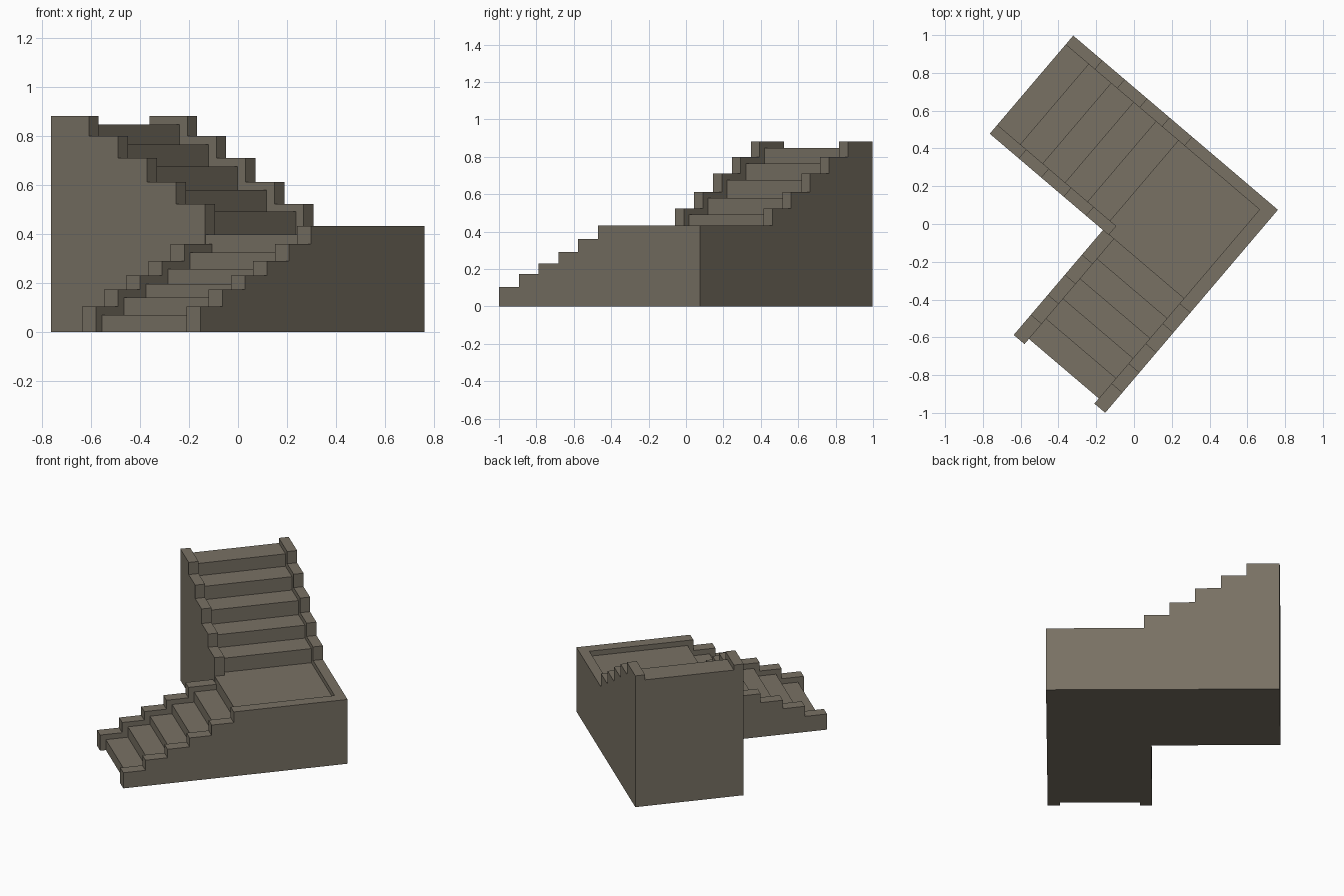
import bpy, bmesh, math

if "Cube" in bpy.data.objects:
    bpy.data.objects.remove(bpy.data.objects["Cube"])

# Plan frame: "a" runs down the lower flight, "b" runs up the upper flight,
# both measured from the outer corner of the landing.
CORNER = (0.762, 0.075)
ANG = math.radians(49.6)
C, S = math.cos(ANG), math.sin(ANG)

stone = bpy.data.materials.new("grey brown stone")
stone.diffuse_color = (0.19, 0.166, 0.127, 1)
stone.use_nodes = True
stone.node_tree.nodes["Principled BSDF"].inputs["Base Color"].default_value = stone.diffuse_color


def to_world(a, b, z):
    return (CORNER[0] - C * a - S * b, CORNER[1] - S * a + C * b, z)


def extrude_profile(name, profile, lo, hi, along):
    """Extrude a (distance, z) profile across the flight from lo to hi."""
    bm = bmesh.new()
    rings = []
    for w in (lo, hi):
        rings.append([bm.verts.new(to_world(d, w, z) if along == "a" else to_world(w, d, z))
                      for d, z in profile])
    bm.faces.new(rings[0])
    bm.faces.new(rings[1])
    n = len(profile)
    for i in range(n):
        j = (i + 1) % n
        bm.faces.new((rings[0][i], rings[0][j], rings[1][j], rings[1][i]))
    bmesh.ops.recalc_face_normals(bm, faces=bm.faces[:])
    mesh = bpy.data.meshes.new(name)
    bm.to_mesh(mesh)
    bm.free()
    mesh.materials.append(stone)
    obj = bpy.data.objects.new(name, mesh)
    bpy.context.collection.objects.link(obj)


def stairs(edges, heights):
    """Stepped profile: heights[i] applies between edges[i] and edges[i+1]."""
    pts = [(edges[0], 0)]
    for i, h in enumerate(heights):
        pts += [(edges[i], h), (edges[i + 1], h)]
    return pts + [(edges[-1], 0)]


low_wall = [0.105, 0.173, 0.23, 0.29, 0.36]
low_tread = [0.07, 0.14, 0.195, 0.257, 0.325]
up_wall = [0.523, 0.612, 0.71, 0.80, 0.882]
up_tread = [0.493, 0.58, 0.675, 0.765, 0.848]
LOW, UP = 0.139, 0.156          # going of each step
END_A, END_B = 1.411, 1.423     # far ends of the flights
low_edges = [END_A - LOW * i for i in range(6)]
up_edges = [0.596 + UP * i for i in range(5)] + [END_B]

# Lower flight: stepped side walls and treads
extrude_profile("lower_outer_wall", stairs(low_edges + [0.0], low_wall + [0.432]), 0, 0.075, "a")
extrude_profile("lower_inner_wall", stairs(low_edges[:5] + [0.68], low_wall), 0.561, 0.636, "a")
extrude_profile("lower_treads", stairs([1.375 - LOW * i for i in range(6)], low_tread),
                0.075, 0.561, "a")

# Landing floor between the flights
extrude_profile("landing_floor", stairs([0.062, 0.68], [0.398]), 0.075, 0.638, "a")

# Upper flight: stepped side walls and treads
extrude_profile("upper_outer_wall", stairs([0.075] + up_edges, [0.432] + up_wall), 0, 0.062, "b")
extrude_profile("upper_inner_wall", stairs(up_edges, up_wall), 0.62, 0.682, "b")
extrude_profile("upper_treads", stairs([0.638 + UP * i for i in range(5)] + [END_B], up_tread),
                0.062, 0.62, "b")
